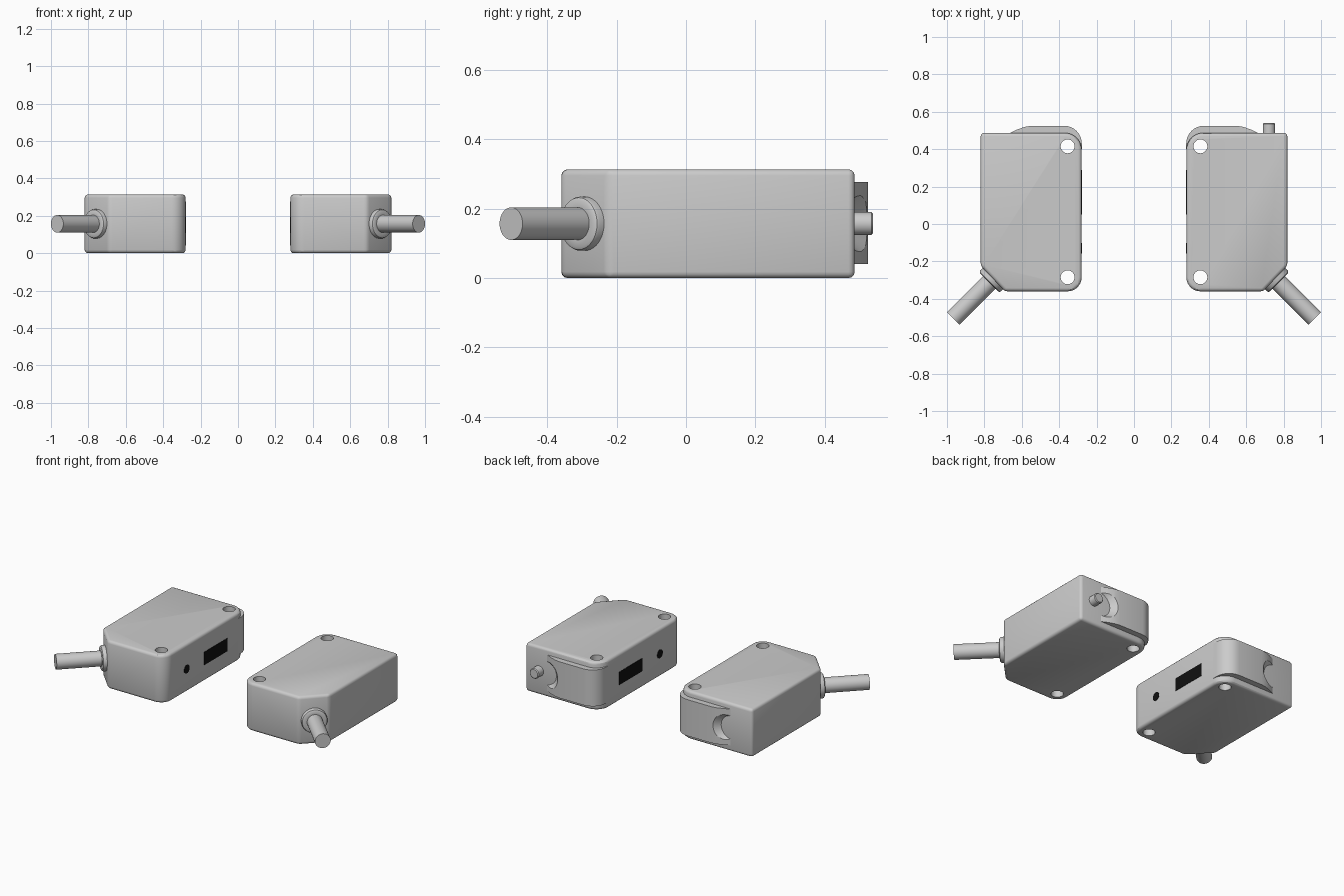
import bpy, bmesh, math
from mathutils import Vector

if "Cube" in bpy.data.objects:
    bpy.data.objects.remove(bpy.data.objects["Cube"])

black = bpy.data.materials.new("black_window")
black.diffuse_color = (0.005, 0.005, 0.005, 1)
black.use_nodes = True
black.node_tree.nodes["Principled BSDF"].inputs["Base Color"].default_value = black.diffuse_color


def finish(name, bm, mat=None):
    bmesh.ops.recalc_face_normals(bm, faces=bm.faces)
    me = bpy.data.meshes.new(name)
    bm.to_mesh(me)
    bm.free()
    ob = bpy.data.objects.new(name, me)
    bpy.context.collection.objects.link(ob)
    if mat:
        me.materials.append(mat)
    return ob


def prism(name, pts, z0, z1):
    bm = bmesh.new()
    f = bm.faces.new([bm.verts.new((x, y, z0)) for x, y in pts])
    r = bmesh.ops.extrude_face_region(bm, geom=[f])
    top = [v for v in r["geom"] if isinstance(v, bmesh.types.BMVert)]
    bmesh.ops.translate(bm, verts=top, vec=(0, 0, z1 - z0))
    return finish(name, bm)


def lathe(name, start, direction, rings, mat=None, n=40):
    """Closed turned solid; rings are (distance along axis, radius)."""
    q = Vector(direction).to_track_quat('Z', 'Y')
    bm = bmesh.new()
    loops = [[bm.verts.new(Vector(start) + q @ Vector((r * math.cos(2 * math.pi * i / n),
              r * math.sin(2 * math.pi * i / n), d))) for i in range(n)] for d, r in rings]
    for a, b in zip(loops, loops[1:]):
        for i in range(n):
            bm.faces.new((a[i], a[(i + 1) % n], b[(i + 1) % n], b[i]))
    bm.faces.new(loops[0])
    bm.faces.new(loops[-1])
    return finish(name, bm, mat)


def arc(cx, cy, r, a0, a1, n=8):
    return [(cx + r * math.cos(math.radians(a0 + (a1 - a0) * i / n)),
             cy + r * math.sin(math.radians(a0 + (a1 - a0) * i / n))) for i in range(n + 1)]


def activate(ob):
    bpy.ops.object.select_all(action='DESELECT')
    ob.select_set(True)
    bpy.context.view_layer.objects.active = ob


def bevel(ob, width):
    m = ob.modifiers.new("bevel", 'BEVEL')
    m.width, m.segments, m.limit_method, m.angle_limit = width, 3, 'ANGLE', math.radians(30)
    activate(ob)
    bpy.ops.object.modifier_apply(modifier="bevel")


def cut(ob, cutter):
    m = ob.modifiers.new("cut", 'BOOLEAN')
    m.operation, m.object, m.solver = 'DIFFERENCE', cutter, 'EXACT'
    activate(ob)
    bpy.ops.object.modifier_apply(modifier="cut")
    bpy.data.objects.remove(cutter)


def smooth(ob):
    activate(ob)
    bpy.ops.object.shade_smooth_by_angle(angle=math.radians(30))


MID = 0.157
for side, s in (("left", -1), ("right", 1)):
    def flip(pts):
        return [(s * x, y) for x, y in pts]

    # housing with clipped cable corner and two mounting holes
    outline = ([(0.82, 0.487), (0.82, -0.225), (0.69, -0.36)]
               + arc(0.355, -0.285, 0.075, 270, 180)
               + arc(0.37, 0.397, 0.09, 180, 90))
    body = prism(side + "_housing", flip(outline), 0, 0.314)
    bevel(body, 0.018)
    for y in (-0.285, 0.415):
        cut(body, lathe("hole_cutter", (s * 0.355, y, -0.1), (0, 0, 1), [(0, 0.037), (0.6, 0.037)]))
    smooth(body)

    # wrap-around lens cover on the back with a crescent bite
    cover_pts = ([(0.279, 0.40)] + arc(0.374, 0.43, 0.095, 180, 90)
                 + [(0.55, 0.525), (0.585, 0.519), (0.625, 0.505), (0.665, 0.486),
                    (0.665, 0.46), (0.42, 0.46), (0.42, 0.40)])
    cover = prism(side + "_lens_cover", flip(cover_pts), 0.04, 0.277)
    # keep mounting hole clear and bite out the crescent
    cut(cover, lathe("hole_cutter", (s * 0.355, 0.415, -0.1), (0, 0, 1), [(0, 0.038), (0.6, 0.038)]))
    cut(cover, lathe("bite_cutter", (s * 0.672, 0.475, MID), (0, 1, 0), [(0, 0.065), (0.06, 0.122)]))
    smooth(cover)

    # cable and its collar leaving the clipped corner
    out = (s, -1, 0)
    smooth(lathe(side + "_cable_collar", (s * 0.735, -0.273, MID), out,
                 [(0, 0.078), (0.045, 0.078), (0.052, 0.075), (0.056, 0.068), (0.056, 0.05)]))
    smooth(lathe(side + "_cable", (s * 0.735, -0.273, MID), out, [(0, 0.047), (0.328, 0.047)]))

    # black display window and indicator on the inner face
    bm = bmesh.new()
    bmesh.ops.create_cube(bm, size=1)
    bmesh.ops.scale(bm, vec=(0.006, 0.24, 0.085), verts=bm.verts)
    bmesh.ops.translate(bm, vec=(s * 0.281, 0.17, 0.15), verts=bm.verts)
    finish(side + "_display_window", bm, black)
    smooth(lathe(side + "_indicator", (s * 0.284, -0.13, 0.15), (-s, 0, 0),
                 [(0, 0.028), (0.006, 0.028)], black, 24))

# adjuster knob on the right unit only
smooth(lathe("adjuster_knob", (0.722, 0.46, MID), (0, 1, 0),
             [(0, 0.033), (0.075, 0.033), (0.08, 0.028)], n=32))
